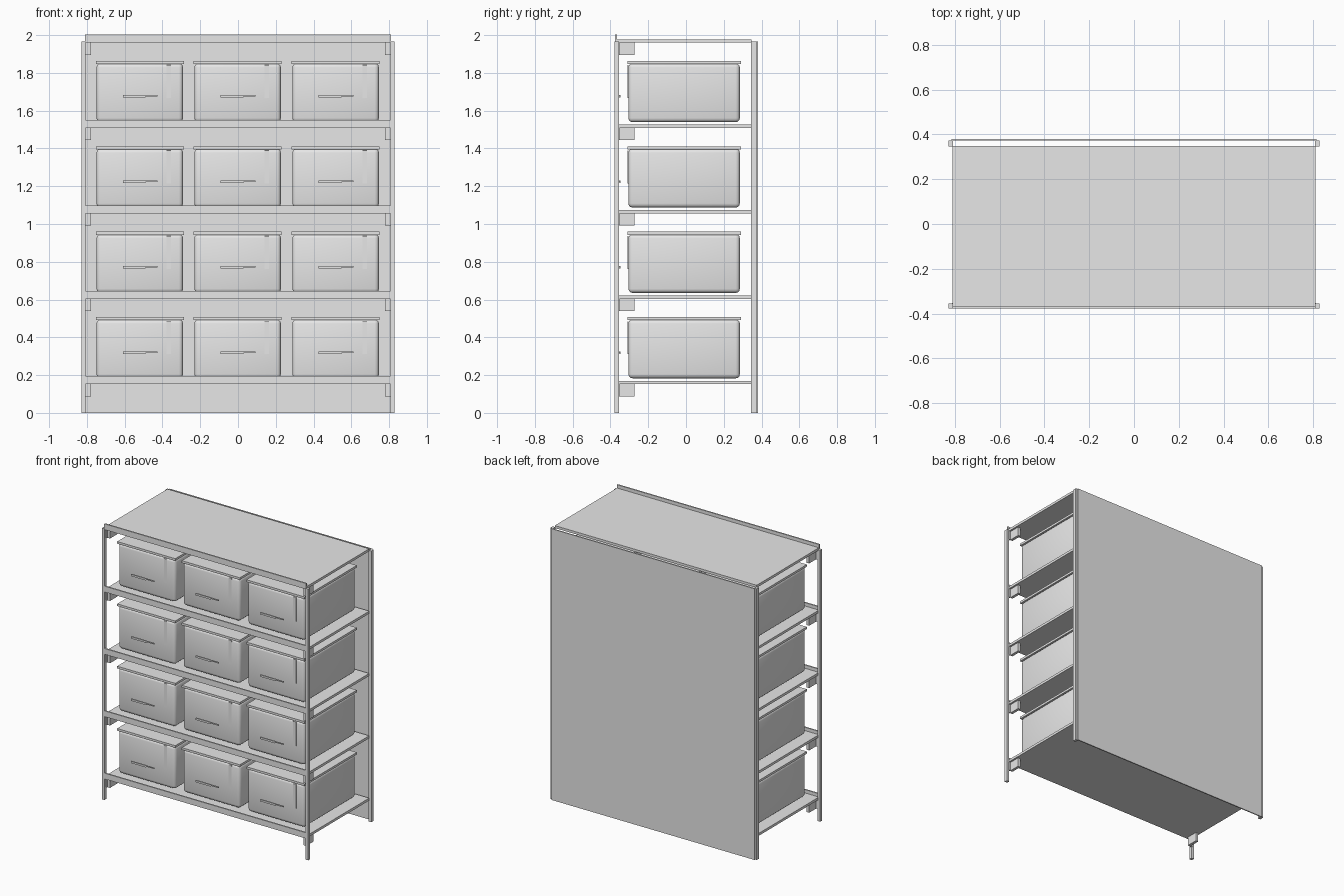
import bpy

if "Cube" in bpy.data.objects:
    bpy.data.objects.remove(bpy.data.objects["Cube"])

grey = bpy.data.materials.new("light_grey")
grey.diffuse_color = (0.8, 0.8, 0.8, 1)
grey.use_nodes = True
grey.node_tree.nodes["Principled BSDF"].inputs["Base Color"].default_value = grey.diffuse_color


def box(name, x, y, z, bevel=0.0, segments=3):
    """Box from (min, max) pairs, optionally with rounded edges."""
    bpy.ops.mesh.primitive_cube_add(
        size=1, location=[(a + b) / 2 for a, b in (x, y, z)])
    o = bpy.context.object
    o.name = name
    o.scale = [b - a for a, b in (x, y, z)]
    bpy.ops.object.transform_apply(location=False, rotation=False, scale=True)
    o.data.materials.append(grey)
    if bevel:
        m = o.modifiers.new("round", 'BEVEL')
        m.width, m.segments = bevel, segments
        bpy.ops.object.modifier_apply(modifier="round")
        bpy.ops.object.shade_smooth_by_angle()
    return o


def pair(name, x, y, z):
    """Box on the right and its mirror image on the left."""
    box(name + "_right", x, y, z)
    box(name + "_left", (-x[1], -x[0]), y, z)


# Corner posts and back panel
pair("front_post", (0.807, 0.828), (-0.378, -0.355), (0, 1.967))
pair("back_post", (0.807, 0.828), (0.345, 0.372), (0, 1.967))
box("back_panel", (-0.815, 0.815), (0.372, 0.38), (0, 1.967))

# Shelves with a raised front lip and angle brackets beneath
for i in range(5):
    z = 0.152 + i * 0.452
    box(f"shelf_{i}", (-0.81, 0.81), (-0.366, 0.347), (z, z + 0.018))
    box(f"shelf_lip_{i}", (-0.81, 0.81), (-0.376, -0.366), (z, z + 0.042))
    pair(f"bracket_{i}", (0.777, 0.797), (-0.357, -0.273), (z - 0.064, z))
    pair(f"bracket_tab_{i}", (0.797, 0.812), (-0.362, -0.352), (z - 0.064, z))

# Storage bins: three on each of the four lower shelves
for row in range(4):
    z = 0.183 + row * 0.452
    for col, x in enumerate((-0.52, -0.002, 0.517)):
        n = f"{row}_{col}"
        box("bin_" + n, (x - 0.229, x + 0.229), (-0.305, 0.285),
            (z, z + 0.312), 0.022)
        box("bin_lid_" + n, (x - 0.233, x + 0.233), (-0.309, 0.291),
            (z + 0.308, z + 0.324))
        # Handle bar with a thin tail, and a vertical front plate
        box("handle_" + n, (x - 0.09, x + 0.03), (-0.357, -0.347),
            (z + 0.13, z + 0.143))
        box("handle_tail_" + n, (x + 0.03, x + 0.095), (-0.355, -0.349),
            (z + 0.135, z + 0.143))
        box("front_plate_" + n, (x + 0.142, x + 0.165), (-0.309, -0.304),
            (z + 0.128, z + 0.302))
